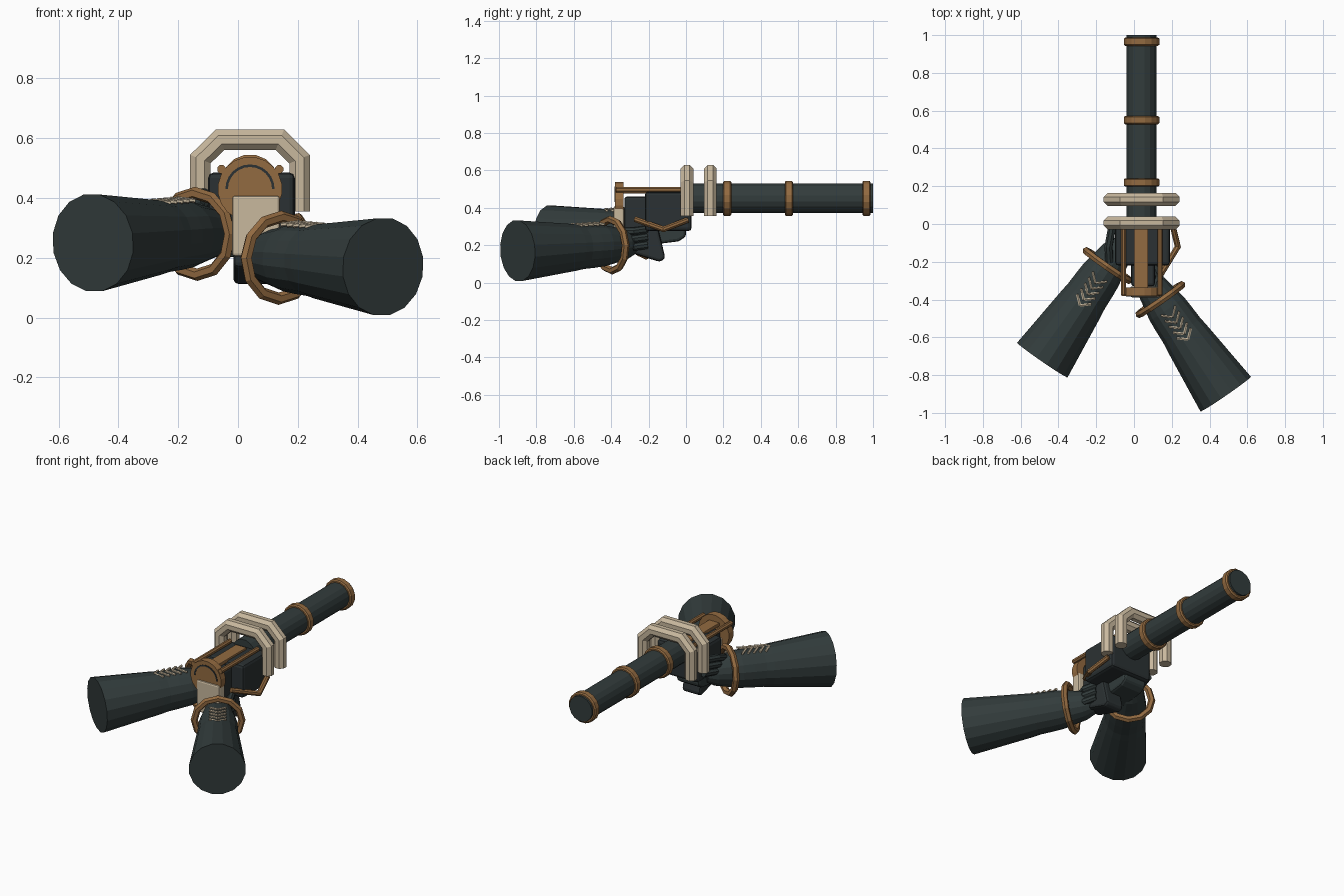
import bpy, bmesh, math
from mathutils import Vector as V

if "Cube" in bpy.data.objects:
    bpy.data.objects.remove(bpy.data.objects["Cube"])


def material(name, rgb):
    m = bpy.data.materials.new(name)
    m.diffuse_color = (*rgb, 1)
    m.use_nodes = True
    m.node_tree.nodes["Principled BSDF"].inputs["Base Color"].default_value = m.diffuse_color
    return m


DARK = material("dark_teal", (0.032, 0.045, 0.045))
METAL = material("gunmetal", (0.024, 0.031, 0.033))
BRASS = material("brass", (0.29, 0.145, 0.052))
CREAM = material("cream", (0.58, 0.48, 0.34))


def finish(name, bm, mat, bevel=0):
    bmesh.ops.recalc_face_normals(bm, faces=bm.faces)
    me = bpy.data.meshes.new(name)
    bm.to_mesh(me)
    bm.free()
    me.materials.append(mat)
    ob = bpy.data.objects.new(name, me)
    bpy.context.collection.objects.link(ob)
    if bevel:
        mod = ob.modifiers.new("bevel", "BEVEL")
        mod.width, mod.segments = bevel, 2
    return ob


def tube(name, pts, radii, sides, mat, closed=False):
    """Sweep a regular polygon along a planar path, mitred at the corners."""
    pts = [V(p) for p in pts]
    n = len(pts)
    if not isinstance(radii, (list, tuple)):
        radii = [radii] * n
    normal = V((0, 0, 0))
    for i in range(1, n - 1):
        normal += (pts[i] - pts[i - 1]).cross(pts[i + 1] - pts[i])
    if normal.length < 1e-5:
        normal = (pts[-1] - pts[0]).orthogonal()
        if abs((pts[-1] - pts[0]).normalized().z) < 0.9:
            normal = (pts[-1] - pts[0]).cross(V((0, 0, 1)))
    normal.normalize()
    bm, rings = bmesh.new(), []
    for i, p in enumerate(pts):
        a = p - pts[i - 1] if (i or closed) else pts[1] - p
        b = pts[(i + 1) % n] - p if (i < n - 1 or closed) else a
        a, b = a.normalized(), b.normalized()
        t = (a + b).normalized()
        side = t.cross(normal) / max(t.dot(a), 0.4)
        rings.append([bm.verts.new(p + radii[i] * (
            normal * math.cos((k + .5) * math.tau / sides) + side * math.sin((k + .5) * math.tau / sides)))
            for k in range(sides)])
    for i in range(n if closed else n - 1):
        r, q = rings[i], rings[(i + 1) % n]
        for k in range(sides):
            j = (k + 1) % sides
            bm.faces.new((r[k], r[j], q[j], q[k]))
    if not closed:
        bm.faces.new(rings[0])
        bm.faces.new(rings[-1])
    return finish(name, bm, mat)


def prism(name, profile, x0, x1, mat, bevel=0.012):
    """Extrude a (y, z) outline across x."""
    bm = bmesh.new()
    a = [bm.verts.new((x0, y, z)) for y, z in profile]
    b = [bm.verts.new((x1, y, z)) for y, z in profile]
    bm.faces.new(a)
    bm.faces.new(b)
    for i in range(len(a)):
        j = (i + 1) % len(a)
        bm.faces.new((a[i], a[j], b[j], b[i]))
    return finish(name, bm, mat, bevel)


def box(name, x, y, z, mat, bevel=0.012):
    return prism(name, [(y[0], z[0]), (y[1], z[0]), (y[1], z[1]), (y[0], z[1])], *x, mat, bevel)


CX, CZ = 0.04, 0.45

# Barrel and its bands
tube("barrel", [(CX, 0.0, CZ), (CX, 1.0, CZ)], 0.08, 16, DARK)
for y in (0.22, 0.55, 0.965):
    tube("barrel_band", [(CX, y + d, CZ) for d in (-0.022, -0.016, 0.016, 0.022)],
         [0.088, 0.096, 0.096, 0.088], 16, BRASS)

# Two arched handles over the barrel
for y in (0.005, 0.13):
    half = [(0.166, 0.355), (0.166, 0.53), (0.1, 0.595)]
    path = [(CX - x, y, z) for x, z in half] + [(CX + x, y, z) for x, z in reversed(half)]
    tube("arch", path, 0.037, 8, CREAM)

# Body, top plate and grip
box("body", (-0.1, 0.19), (-0.22, 0.03), (0.275, 0.485), METAL, 0.018)
box("top_plate", (0.0, 0.075), (-0.35, -0.02), (0.475, 0.497), BRASS, 0.004)
prism("grip", [(-0.33, 0.46), (-0.19, 0.46), (-0.11, 0.13), (-0.14, 0.11), (-0.33, 0.17)],
      -0.015, 0.11, METAL, 0.015)

# Round rear plate, dark inlay and cream shield
tube("rear_disc", [(CX, -0.38, 0.43), (CX, -0.335, 0.43)], 0.108, 20, BRASS)
arc = [math.pi * k / 12 for k in range(13)]
tube("disc_inlay", [(CX + 0.078 * math.cos(a), -0.379, 0.43 + 0.078 * math.sin(a)) for a in arc],
     0.006, 4, METAL)
box("shield", (-0.02, 0.14), (-0.388, -0.33), (0.205, 0.408), CREAM, 0.01)

# Top rods and bent side rail
for x in (-0.055, 0.138):
    tube("top_rod", [(x, -0.375, 0.496), (x, 0.0, 0.496)], 0.015, 8, BRASS)
tube("side_rail", [(0.14, -0.27, 0.338), (0.232, -0.12, 0.285), (0.2, 0.01, 0.335)], 0.016, 8, BRASS)


def arm(side, ye, ze):
    """Sleeve, glove, cuff ring and lacing; side is +1 or -1."""
    word = "right" if side > 0 else "left"
    end = V((side * 0.485, ye, ze))
    wrist = V((side * 0.14, ye + 0.5, ze + 0.03))
    d = (wrist - end).normalized()
    s = d.cross(V((0, 0, 1))).normalized()
    up = s.cross(d)
    length = (wrist - end).length
    prof = [(0, 0.165), (0.36, 0.127), (0.41, 0.12), (0.48, 0.117), (0.55, 0.112),
            (0.62, 0.098), (0.69, 0.085), (0.75, 0.058)]
    tube(word + "_sleeve", [end + d * t for t, r in prof], [r for t, r in prof], 16, DARK)
    # Cuff ring
    ring = [wrist + 0.137 * (s * math.cos(k * math.tau / 12) + up * math.sin(k * math.tau / 12))
            for k in range(12)]
    tube(word + "_cuff_ring", ring, 0.02, 6, BRASS, True)
    # Chevron lacing on top of the glove
    for k in range(5):
        t = length - 0.085 - 0.036 * k
        for w in (-1, 1):
            tube(word + "_lace", [end + d * (t - 0.022) + up * 0.124,
                                  end + d * (t + 0.018) + s * (w * 0.046) + up * 0.114], 0.0075, 6, CREAM)


arm(1, -0.9, 0.17)
arm(-1, -0.72, 0.25)

# Right hand fingers around the grip
for k in range(3):
    z = 0.19 + 0.042 * k
    tube("right_finger", [(0.11, -0.35, z), (0.135, -0.28, z), (0.105, -0.21, z + 0.01)], 0.021, 8, DARK)

# Left hand under and beside the body
prism("left_palm", [(-0.2, 0.29), (0.0, 0.29), (0.0, 0.245), (-0.04, 0.22), (-0.2, 0.2)],
      -0.09, 0.07, DARK, 0.015)
for k in range(3):
    z = 0.31 + 0.042 * k
    tube("left_finger", [(-0.13, -0.2, z - 0.03), (-0.135, -0.12, z), (-0.115, -0.01, z + 0.02)], 0.022, 8, DARK)
